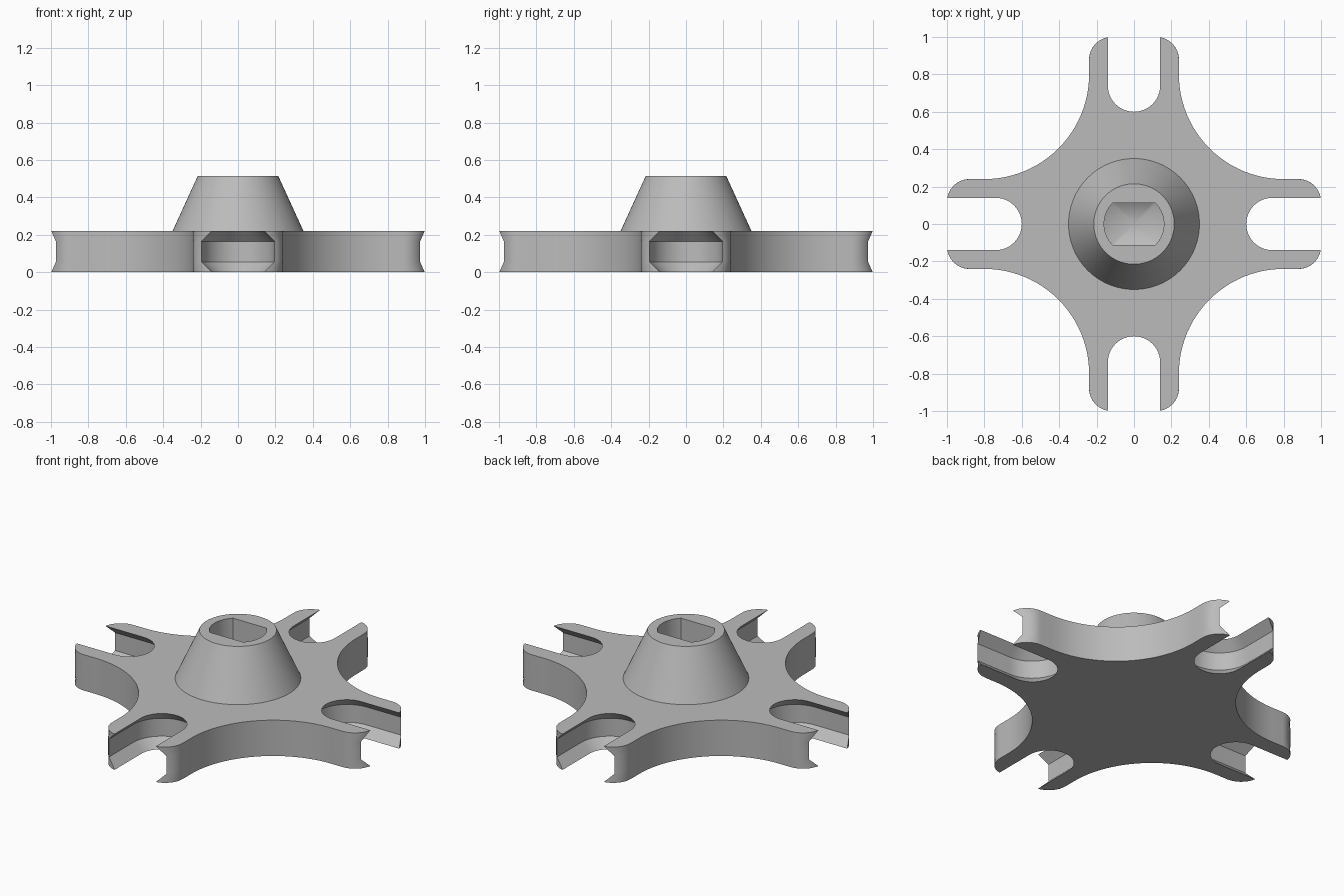
import bpy, bmesh
from math import sin, cos, pi, asin, radians

cube = bpy.data.objects.get("Cube")
if cube:
    bpy.data.objects.remove(cube)

grey = bpy.data.materials.new("plain grey")
grey.use_nodes = True
grey.diffuse_color = (0.5, 0.5, 0.5, 1)
grey.node_tree.nodes["Principled BSDF"].inputs["Base Color"].default_value = (0.5, 0.5, 0.5, 1)

THICK = 0.22


def arc(cx, cy, r, start, end, n):
    angles = [start + (end - start) * i / n for i in range(n + 1)]
    return [(cx + r * cos(a), cy + r * sin(a)) for a in angles]


def star_outline(slot):
    """Four slotted arms joined by concave arcs, for one slot half width."""
    tip = asin((slot - 0.12) / 0.12)
    upper = arc(0.88, 0.12, 0.12, tip, pi / 2, 8)
    lower = [(x, -y) for x, y in reversed(upper)]
    slot_end = arc(0.74, 0, slot, -pi / 2, -3 * pi / 2, 24)
    web = arc(0.80, 0.80, 0.56, -pi / 2, -pi, 24)
    quarter = lower + slot_end + upper + web
    points = []
    for k in range(4):
        c, s = round(cos(k * pi / 2)), round(sin(k * pi / 2))
        points += [(c * x - s * y, s * x + c * y) for x, y in quarter]
    return points


def ring(radius, flat=1.0, n=96):
    """Circle, optionally cut by two flats facing front and back."""
    points = []
    for i in range(n):
        a = 2 * pi * i / n
        r = min(radius, flat / max(abs(sin(a)), 0.001))
        points.append((r * cos(a), r * sin(a)))
    return points


bm = bmesh.new()


def add_loop(points, z):
    return [bm.verts.new((x, y, z)) for x, y in points]


def skin(loops):
    for a, b in zip(loops, loops[1:]):
        for i in range(len(a)):
            j = (i + 1) % len(a)
            bm.faces.new((a[i], a[j], b[j], b[i]))


# Plate: slots are undercut, widening in the middle of the thickness
plate = [add_loop(star_outline(w), z)
         for w, z in ((0.14, 0), (0.195, 0.055), (0.195, 0.165), (0.14, THICK))]
skin(plate)
bm.faces.new(list(reversed(plate[0])))

# Hub: tapered boss with a two-flat socket and conical floor
hub = [add_loop(ring(0.35), THICK),
       add_loop(ring(0.215), 0.515),
       add_loop(ring(0.16, 0.1131), 0.515),
       add_loop(ring(0.16, 0.1131), 0.22)]
skin(hub)
apex = bm.verts.new((0, 0, 0.15))
for i, v in enumerate(hub[-1]):
    bm.faces.new((v, hub[-1][(i + 1) % len(hub[-1])], apex))

# Plate top around the hub
rim = [e for e in bm.edges if e.is_boundary]
bmesh.ops.triangle_fill(bm, edges=rim, use_beauty=True, normal=(0, 0, 1))
bmesh.ops.recalc_face_normals(bm, faces=bm.faces[:])

mesh = bpy.data.meshes.new("slotted_star_wheel")
bm.to_mesh(mesh)
bm.free()
mesh.materials.append(grey)
wheel = bpy.data.objects.new("slotted_star_wheel", mesh)
bpy.context.collection.objects.link(wheel)
bpy.context.view_layer.objects.active = wheel
wheel.select_set(True)
bpy.ops.object.shade_smooth_by_angle(angle=radians(25))
